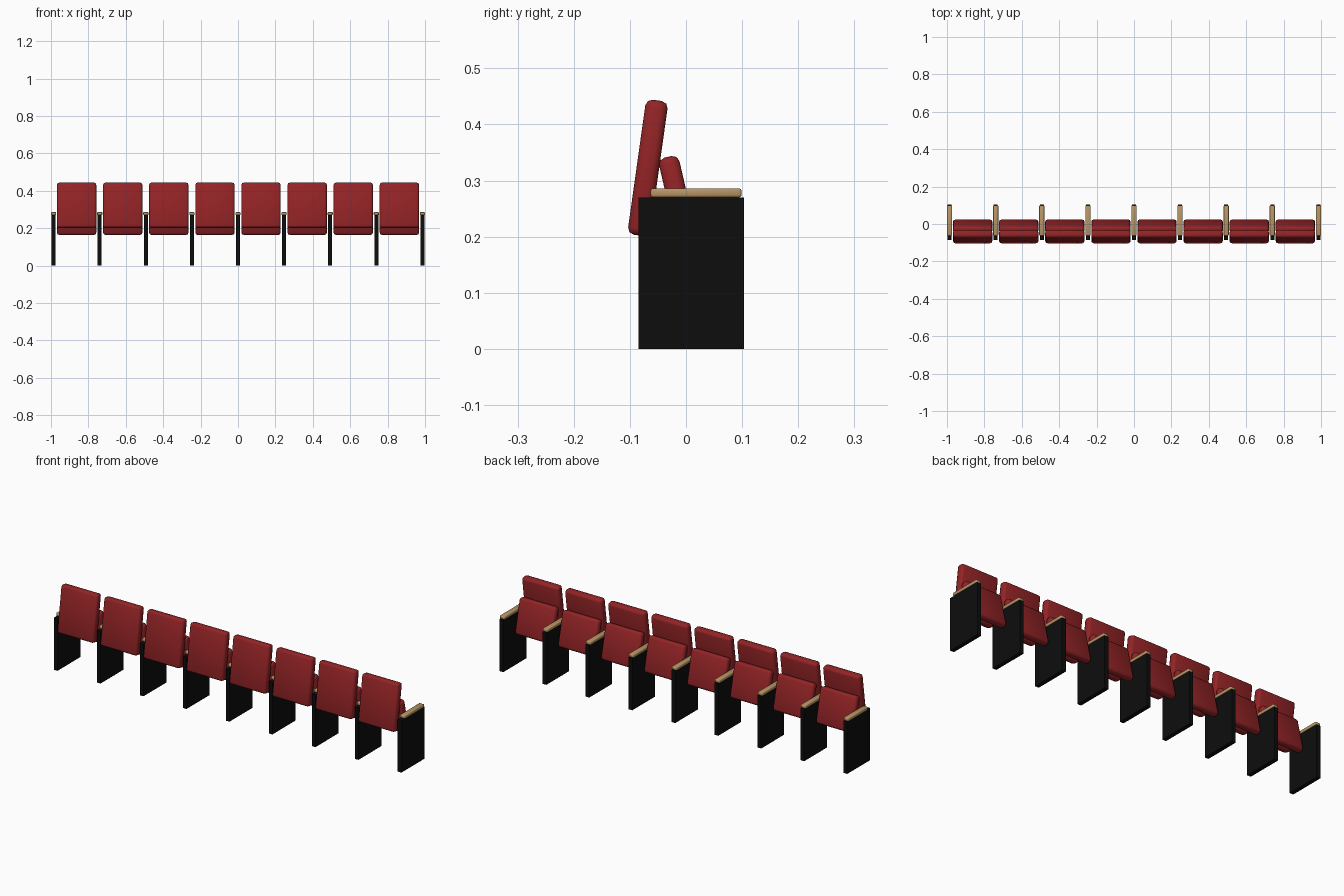
import bpy
import math

cube = bpy.data.objects.get("Cube")
if cube:
    bpy.data.objects.remove(cube, do_unlink=True)


def material(name, rgb):
    mat = bpy.data.materials.new(name)
    mat.use_nodes = True
    mat.diffuse_color = (*rgb, 1)
    shader = next(n for n in mat.node_tree.nodes if n.type == "BSDF_PRINCIPLED")
    shader.inputs["Base Color"].default_value = (*rgb, 1)
    return mat


RED = material("red upholstery", (0.29, 0.017, 0.019))
WOOD = material("light wood", (0.48, 0.30, 0.13))
BLACK = material("black panel", (0.004, 0.004, 0.004))


def box(name, center, size, mat, tilt=0, bevel=0, segments=2):
    """Bevelled box tilted about the row's long axis (degrees)."""
    bpy.ops.mesh.primitive_cube_add(size=1, location=center)
    obj = bpy.context.object
    obj.name = name
    obj.scale = size
    bpy.ops.object.transform_apply(location=False, rotation=False, scale=True)
    obj.rotation_euler.x = math.radians(tilt)
    obj.data.materials.append(mat)
    if bevel:
        mod = obj.modifiers.new("rounded edges", "BEVEL")
        mod.width = bevel
        mod.segments = segments
        bpy.ops.object.modifier_apply(modifier=mod.name)
        bpy.ops.object.shade_smooth_by_angle(angle=math.radians(50))
    return obj


SEATS = 8
END = 0.986
PITCH = 2 * END / SEATS

# Dividing panels with wooden armrests
for i in range(SEATS + 1):
    x = -END + i * PITCH
    box(f"side_panel_{i + 1}", (x, 0.009, 0.135), (0.021, 0.188, 0.27), BLACK)
    box(f"armrest_{i + 1}", (x, 0.018, 0.278), (0.028, 0.162, 0.016), WOOD, bevel=0.004)

# Leaning backrests and folded-up seat cushions
for i in range(SEATS):
    x = -END + (i + 0.5) * PITCH
    box(f"backrest_{i + 1}", (x, -0.068, 0.3225), (0.21, 0.04, 0.243), RED, tilt=-8, bevel=0.012)
    box(f"seat_{i + 1}", (x, -0.012, 0.254), (0.21, 0.037, 0.181), RED, tilt=13, bevel=0.012)
